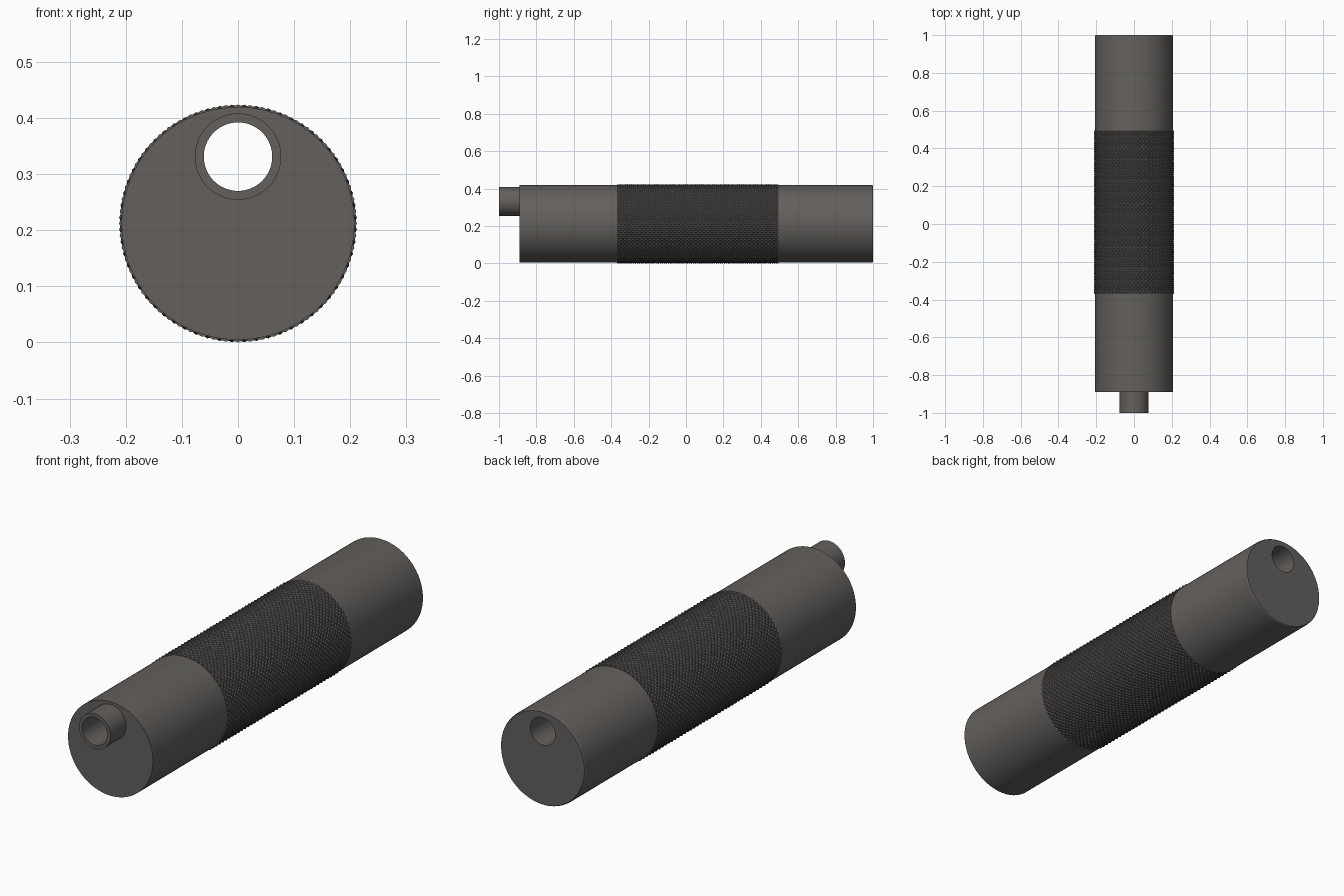
import bpy, bmesh
from math import cos, sin, pi, radians

default = bpy.data.objects.get("Cube")
if default:
    bpy.data.objects.remove(default, do_unlink=True)

BODY_R, PEAK_R, VALLEY_R = 0.2075, 0.212, 0.208
AXIS_Z = PEAK_R
BORE_Z, BORE_R, SPIGOT_R = 0.331, 0.061, 0.077
FRONT, BACK = -0.89, 1.0

metal = bpy.data.materials.new("warm dark grey metal")
metal.use_nodes = True
colour = (0.125, 0.117, 0.107, 1)
metal.diffuse_color = colour
metal.node_tree.nodes["Principled BSDF"].inputs["Base Color"].default_value = colour


def finish(bm, name):
    bmesh.ops.recalc_face_normals(bm, faces=bm.faces)
    mesh = bpy.data.meshes.new(name)
    bm.to_mesh(mesh)
    bm.free()
    mesh.materials.append(metal)
    obj = bpy.data.objects.new(name, mesh)
    bpy.context.collection.objects.link(obj)
    return obj


def ring(bm, radius, y, z, count):
    """Circle of vertices around the y axis; radius may be a function of index."""
    r = radius if callable(radius) else lambda i: radius
    return [bm.verts.new((r(i) * cos(2 * pi * i / count), y,
                          z + r(i) * sin(2 * pi * i / count)))
            for i in range(count)]


def bridge(bm, a, b):
    n = len(a)
    for i in range(n):
        k = (i + 1) % n
        bm.faces.new((a[i], a[k], b[k], b[i]))


def lathe(name, profile, z, count, capped):
    bm = bmesh.new()
    rings = [ring(bm, r, y, z, count) for r, y in profile]
    for a, b in zip(rings, rings[1:]):
        bridge(bm, a, b)
    if capped:
        bm.faces.new(rings[0])
        bm.faces.new(rings[-1])
    return finish(bm, name)


def smooth(obj):
    bpy.ops.object.select_all(action='DESELECT')
    obj.select_set(True)
    bpy.context.view_layer.objects.active = obj
    bpy.ops.object.shade_smooth_by_angle(angle=radians(30))


# Main barrel with a slightly eased back rim
barrel = lathe("barrel", [(BODY_R, FRONT), (BODY_R, BACK - 0.015),
                          (BODY_R - 0.001, BACK - 0.004), (BODY_R - 0.004, BACK)],
               AXIS_Z, 96, True)

# Off-centre bore running the whole length
cutter = lathe("bore_cutter", [(BORE_R, FRONT - 0.2), (BORE_R, BACK + 0.2)],
               BORE_Z, 64, True)
cutter.hide_render = True
cut = barrel.modifiers.new("bore", 'BOOLEAN')
cut.operation = 'DIFFERENCE'
cut.solver = 'EXACT'
cut.object = cutter
bpy.context.view_layer.objects.active = barrel
bpy.ops.object.modifier_apply(modifier=cut.name)
bpy.data.objects.remove(cutter, do_unlink=True)
smooth(barrel)

# Hollow spigot on the front end, in line with the bore
spigot = lathe("front_spigot", [(BORE_R, FRONT), (BORE_R, -1), (SPIGOT_R, -1),
                                (SPIGOT_R, FRONT)], BORE_Z, 64, False)
smooth(spigot)

# Knurled grip: rows of alternating peaks and valleys form diamond pyramids
START, END, AROUND, ROWS = -0.37, 0.495, 120, 78
bm = bmesh.new()
rows = []
for j in range(ROWS + 1):
    y = START + (END - START) * j / ROWS
    rows.append(ring(bm, lambda i: VALLEY_R if (i + j) % 2 else PEAK_R,
                     y, AXIS_Z, AROUND))
for j in range(ROWS):
    a, b = rows[j], rows[j + 1]
    for i in range(AROUND):
        k = (i + 1) % AROUND
        quad = (a[i], a[k], b[k], b[i])
        if (i + j) % 2:      # split each cell along its valley
            quad = quad[1:] + quad[:1]
        p, q, r, s = quad
        bm.faces.new((p, q, s))
        bm.faces.new((q, r, s))
for edge, y in ((rows[0], START), (rows[-1], END)):
    bridge(bm, edge, ring(bm, BODY_R - 0.003, y, AXIS_Z, AROUND))
finish(bm, "knurled_grip")
